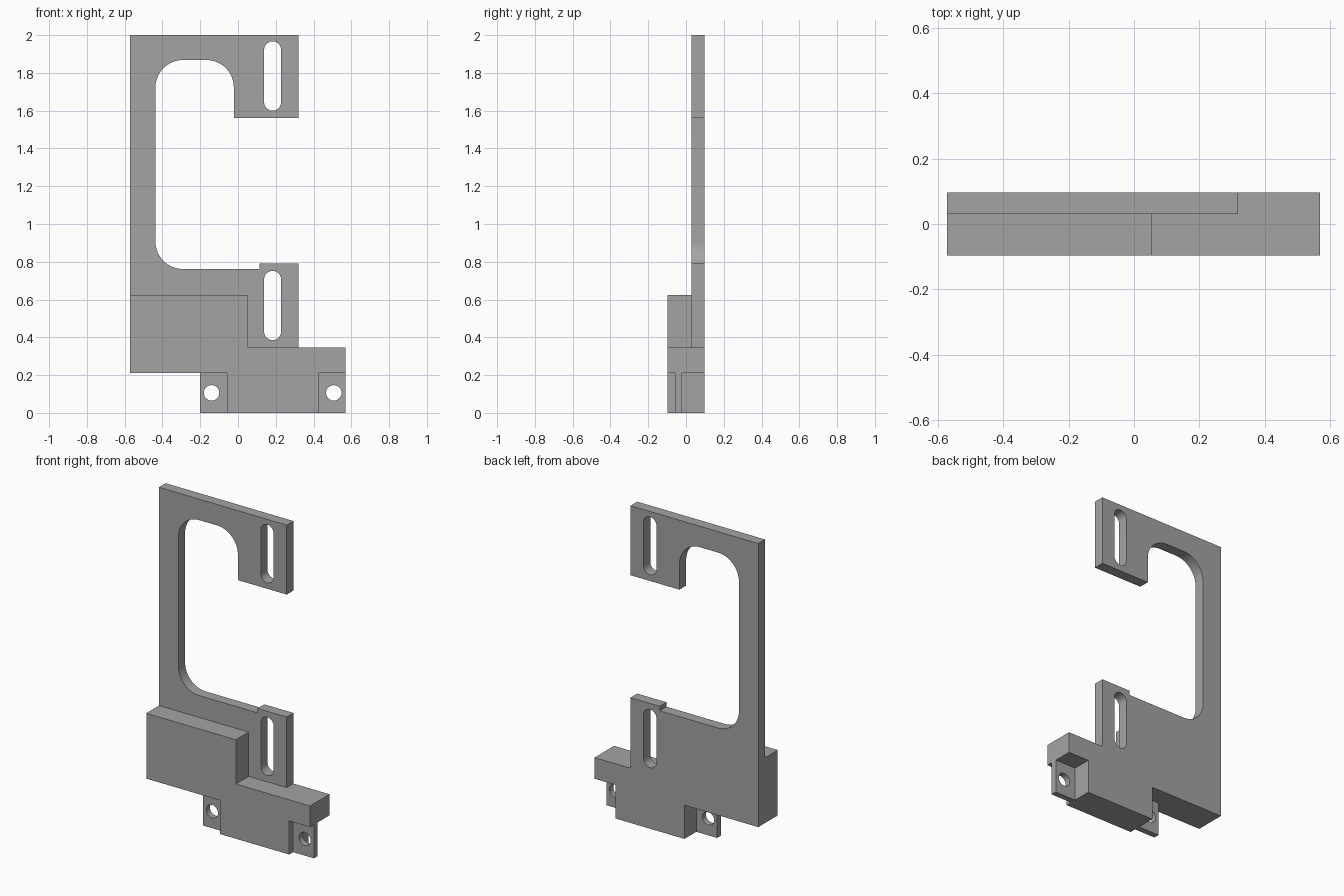
import bpy, bmesh
from math import sin, cos, radians

cube = bpy.data.objects.get("Cube")
if cube:
    bpy.data.objects.remove(cube)

grey = bpy.data.materials.new("plain grey")
grey.use_nodes = True
colour = (0.37, 0.37, 0.37, 1)
grey.diffuse_color = colour
grey.node_tree.nodes["Principled BSDF"].inputs["Base Color"].default_value = colour

BACK, FRONT, PLATE_FRONT = 0.097, -0.097, 0.03


def arc(cx, cz, r, start, end, steps=12):
    """Points of an arc in the xz plane, angles in degrees."""
    angles = [radians(start + (end - start) * i / steps) for i in range(steps + 1)]
    return [(cx + r * cos(a), cz + r * sin(a)) for a in angles]


def extrude(name, outline, y0, y1):
    """Solid made by pushing an xz outline from y0 to y1."""
    bm = bmesh.new()
    face = bm.faces.new([bm.verts.new((x, y0, z)) for x, z in outline])
    moved = bmesh.ops.extrude_face_region(bm, geom=[face])["geom"]
    verts = [v for v in moved if isinstance(v, bmesh.types.BMVert)]
    bmesh.ops.translate(bm, verts=verts, vec=(0, y1 - y0, 0))
    bmesh.ops.recalc_face_normals(bm, faces=bm.faces)
    mesh = bpy.data.meshes.new(name)
    bm.to_mesh(mesh)
    bm.free()
    mesh.materials.append(grey)
    obj = bpy.data.objects.new(name, mesh)
    bpy.context.collection.objects.link(obj)
    return obj


def rectangle(x0, x1, z0, z1):
    return [(x0, z0), (x1, z0), (x1, z1), (x0, z1)]


def slot(x, z0, z1, r):
    return arc(x, z1 - r, r, 0, 180) + arc(x, z0 + r, r, 180, 360)


def combine(target, other, operation):
    """Apply a boolean and discard the second solid."""
    mod = target.modifiers.new("combine", "BOOLEAN")
    mod.object, mod.operation, mod.solver = other, operation, "EXACT"
    graph = bpy.context.evaluated_depsgraph_get()
    result = bpy.data.meshes.new_from_object(target.evaluated_get(graph))
    target.modifiers.clear()
    target.data = result
    bpy.data.objects.remove(other)


# Tall C-shaped plate with a rounded opening
r = 0.145
left, right, low, high = -0.437, -0.022, 0.762, 1.868
outline = [(-0.572, 0.212), (0.319, 0.212), (0.319, 0.79), (0.115, 0.79), (0.115, low)]
outline += arc(left + r, low + r, r, 270, 180)
outline += arc(left + r, high - r, r, 180, 90)
outline += arc(right - r, high - r, r, 90, 0)
outline += [(right, 1.562), (0.319, 1.562), (0.319, 2), (-0.572, 2)]
bracket = extrude("mounting_bracket", outline, PLATE_FRONT, BACK)

# Thick stepped base
base = extrude("stepped_base", [
    (-0.057, 0), (0.425, 0), (0.425, 0.212), (0.57, 0.212), (0.57, 0.345),
    (0.053, 0.345), (0.053, 0.624), (-0.572, 0.624), (-0.572, 0.212), (-0.057, 0.212),
], FRONT, BACK)
combine(bracket, base, "UNION")

# Thin ears on both sides of the foot
for name, x0, x1 in (("left_ear", 0.40, 0.57), ("right_ear", -0.202, -0.03)):
    ear = extrude(name, rectangle(x0, x1, 0, 0.24), -0.058, -0.021)
    combine(bracket, ear, "UNION")

# Adjustment slots and ear holes
for z0, z1 in ((0.385, 0.752), (1.6, 1.967)):
    combine(bracket, extrude("slot_cutter", slot(0.183, z0, z1, 0.045), 0, 0.2), "DIFFERENCE")
for x in (-0.14, 0.507):
    hole = extrude("hole_cutter", arc(x, 0.106, 0.041, 0, 345, 23), -0.2, 0.15)
    combine(bracket, hole, "DIFFERENCE")

# Smooth the curved walls, keep the edges sharp
bpy.ops.object.select_all(action="DESELECT")
bracket.select_set(True)
bpy.context.view_layer.objects.active = bracket
bpy.ops.object.shade_smooth_by_angle(angle=radians(30))
